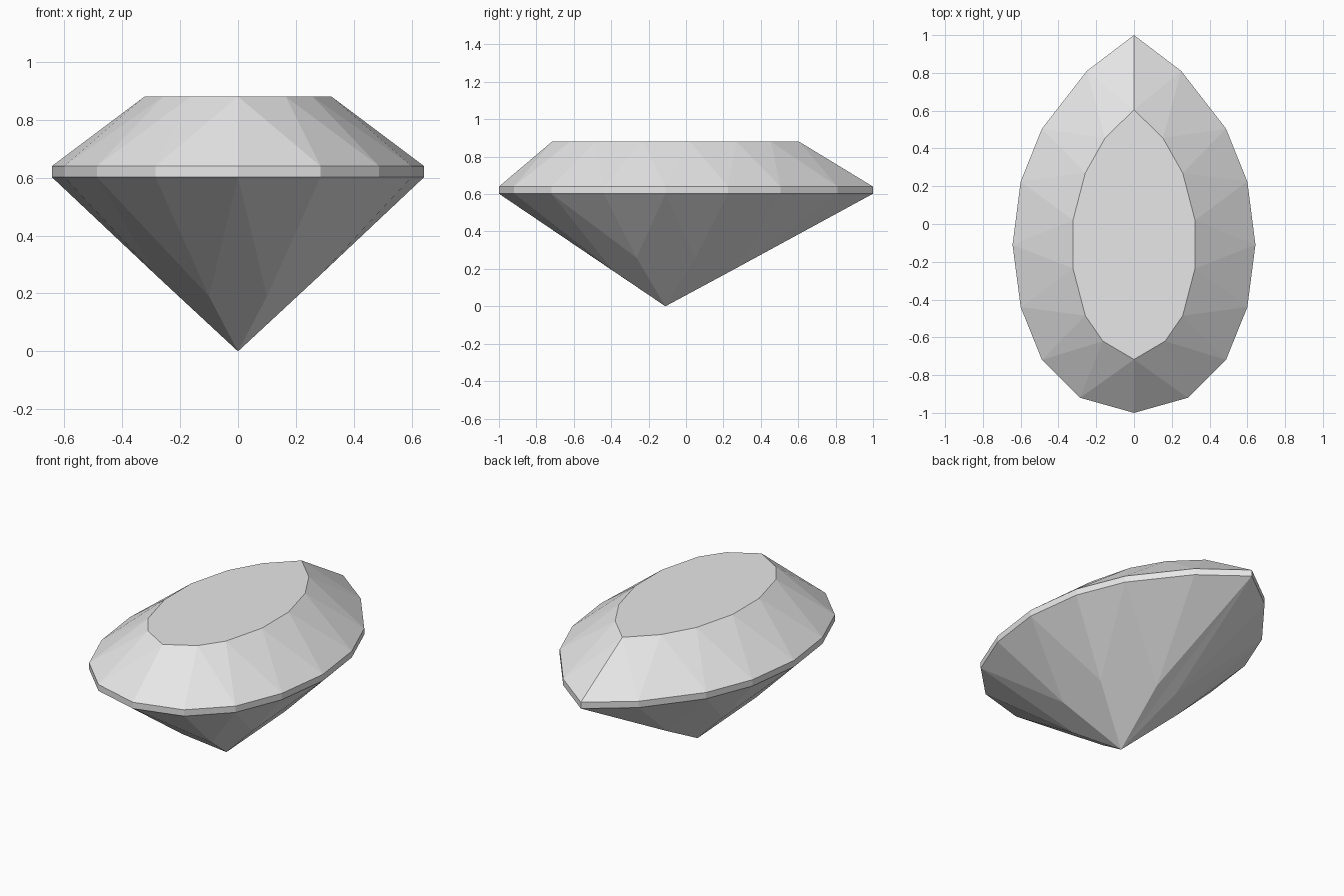
import bpy
import bmesh

cube = bpy.data.objects.get("Cube")
if cube:
    bpy.data.objects.remove(cube, do_unlink=True)

TABLE_Z, GIRDLE_TOP, GIRDLE_LOW = 0.88, 0.64, 0.602

# Half outlines, from the pointed back tip round the +x side to the front
girdle_half = [(0, 1), (0.25, 0.81), (0.487, 0.505), (0.6, 0.225), (0.643, -0.11),
               (0.6, -0.44), (0.487, -0.72), (0.285, -0.92), (0, -1)]
table_half = [(0, 0.605), (0.153, 0.455), (0.258, 0.27), (0.323, 0.02),
              (0.323, -0.235), (0.258, -0.485), (0.165, -0.62), (0, -0.717)]
# Points where neighbouring main facets of the pavilion meet
joints = [(0.068, 0.276, 0.208), (0.28, 0.05, 0.26),
          (0.28, -0.265, 0.26), (0.1, -0.39, 0.19)]

gem_grey = bpy.data.materials.new("gem_grey")
gem_grey.use_nodes = True
colour = (0.8, 0.8, 0.8, 1)
gem_grey.diffuse_color = colour
gem_grey.node_tree.nodes["Principled BSDF"].inputs["Base Color"].default_value = colour

bm = bmesh.new()


def build_half(side):
    """Cut all facets on one side of the stone; side is 1 or -1."""
    def verts(points, z=None):
        return [bm.verts.new((p[0] * side, p[1], p[2] if z is None else z)) for p in points]

    table = verts(table_half, TABLE_Z)
    upper = verts(girdle_half, GIRDLE_TOP)
    lower = verts(girdle_half, GIRDLE_LOW)
    joint = verts(joints)
    culet = bm.verts.new((0, -0.11, 0))

    # Flat table
    bm.faces.new(table)
    # Crown: alternating triangles, and the girdle band under them
    for i in range(len(upper) - 1):
        bm.faces.new((table[i], upper[i], upper[i + 1]))
        bm.faces.new((upper[i], lower[i], lower[i + 1], upper[i + 1]))
        if i + 1 < len(table):
            bm.faces.new((table[i], upper[i + 1], table[i + 1]))
    # Pavilion: pairs of narrow facets above each joint
    for k, j in enumerate(joint):
        for i in (2 * k, 2 * k + 1):
            bm.faces.new((lower[i], j, lower[i + 1]))
    # Pavilion: main kites down to the culet, halved at the mirror plane
    bm.faces.new((lower[0], culet, joint[0]))
    bm.faces.new((lower[-1], joint[-1], culet))
    for k in range(len(joint) - 1):
        bm.faces.new((lower[2 * k + 2], joint[k], culet, joint[k + 1]))


for side in (1, -1):
    build_half(side)

# Join the halves and merge the two flat halves of the table and end kites
bmesh.ops.remove_doubles(bm, verts=bm.verts, dist=0.0005)
seam = [e for e in bm.edges
        if all(abs(v.co.x) < 1e-4 for v in e.verts)
        and len(e.link_faces) == 2 and e.calc_face_angle(1) < 0.001]
bmesh.ops.dissolve_edges(bm, edges=seam, use_verts=False)
bmesh.ops.recalc_face_normals(bm, faces=bm.faces)

mesh = bpy.data.meshes.new("cut_gem")
bm.to_mesh(mesh)
bm.free()
mesh.materials.append(gem_grey)
bpy.context.collection.objects.link(bpy.data.objects.new("cut_gem", mesh))
